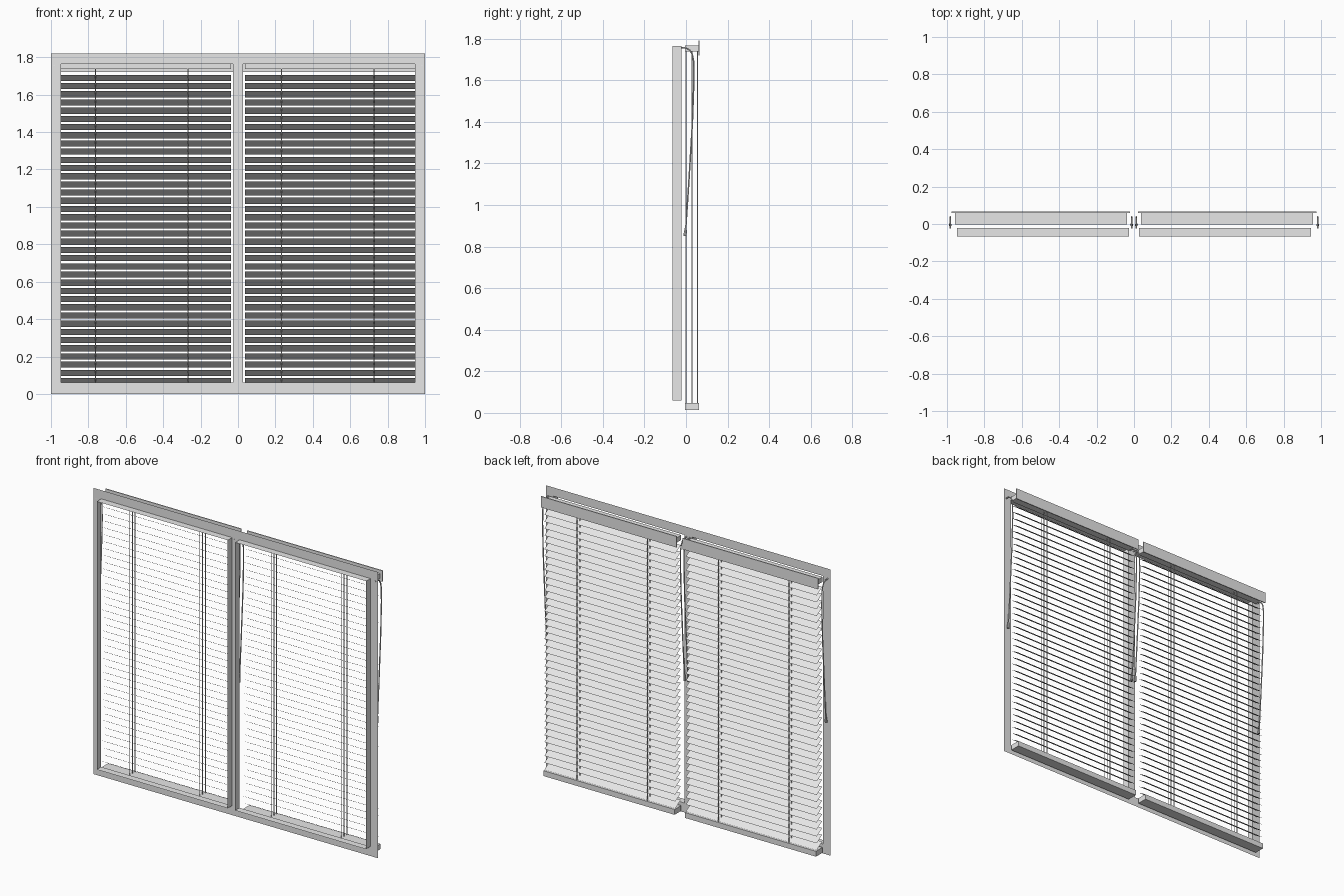
import bpy, bmesh, math
from mathutils import Vector

if "Cube" in bpy.data.objects:
    bpy.data.objects.remove(bpy.data.objects["Cube"])

mat = bpy.data.materials.new("light_grey")
mat.diffuse_color = (0.8, 0.8, 0.8, 1)
mat.use_nodes = True
mat.node_tree.nodes["Principled BSDF"].inputs["Base Color"].default_value = mat.diffuse_color


def finish(name, bm):
    me = bpy.data.meshes.new(name)
    bm.to_mesh(me)
    bm.free()
    me.materials.append(mat)
    ob = bpy.data.objects.new(name, me)
    bpy.context.collection.objects.link(ob)
    return ob


def quad(bm, *pts):
    bm.faces.new([bm.verts.new(p) for p in pts])


def box(name, x0, x1, y0, y1, z0, z1):
    bm = bmesh.new()
    bmesh.ops.create_cube(bm, size=1)
    for v in bm.verts:
        v.co = ((x0 + x1) / 2 + v.co.x * (x1 - x0),
                (y0 + y1) / 2 + v.co.y * (y1 - y0),
                (z0 + z1) / 2 + v.co.z * (z1 - z0))
    return finish(name, bm)


def tube(bm, pts, r, sides=6):
    # round cord swept along a path in the y-z plane; r may vary per point
    rs = r if isinstance(r, list) else [r] * len(pts)
    pts = [Vector(p) for p in pts]
    rings = []
    for i, p in enumerate(pts):
        t = (pts[min(i + 1, len(pts) - 1)] - pts[max(i - 1, 0)]).normalized()
        a = Vector((1, 0, 0))
        b = t.cross(a)
        rings.append([bm.verts.new(p + rs[i] * (a * math.cos(k * math.tau / sides)
                      + b * math.sin(k * math.tau / sides))) for k in range(sides)])
    for r0, r1 in zip(rings, rings[1:]):
        for k in range(sides):
            n = (k + 1) % sides
            bm.faces.new((r0[k], r0[n], r1[n], r1[k]))
    bm.faces.new(rings[0])
    bm.faces.new(rings[-1])
    bmesh.ops.recalc_face_normals(bm, faces=bm.faces)


# window surround: thin flat sheet with two openings
PLATE_Y, FRONT_Y = -0.022, -0.066
XS = [-1, -0.947, -0.026, 0.026, 0.947, 1]
ZS = [0, 0.06, 1.765, 1.82]
bm = bmesh.new()
for i in range(5):
    for j in range(3):
        if j == 1 and i in (1, 3):
            continue
        quad(bm, (XS[i], PLATE_Y, ZS[j]), (XS[i + 1], PLATE_Y, ZS[j]),
             (XS[i + 1], PLATE_Y, ZS[j + 1]), (XS[i], PLATE_Y, ZS[j + 1]))
bmesh.ops.remove_doubles(bm, verts=bm.verts, dist=1e-5)
finish("window_surround", bm)

# each opening has a thin lining standing forward of the sheet
for side, x0, x1 in (("left", XS[1], XS[2]), ("right", XS[3], XS[4])):
    bm = bmesh.new()
    c = [(x0, ZS[1]), (x1, ZS[1]), (x1, ZS[2]), (x0, ZS[2])]
    for (ax, az), (bx, bz) in zip(c, c[1:] + c[:1]):
        quad(bm, (ax, FRONT_Y, az), (bx, FRONT_Y, bz), (bx, PLATE_Y, bz), (ax, PLATE_Y, az))
    bmesh.ops.remove_doubles(bm, verts=bm.verts, dist=1e-5)
    finish(side + "_opening_lining", bm)

SLATS, PITCH, TOP = 38, 0.0438, 1.706
for side, cx in (("left", -0.4975), ("right", 0.4975)):
    a, b = cx - 0.4605, cx + 0.4605
    # rails and valance
    box(side + "_headrail", a, b, -0.004, 0.06, 1.737, 1.768)
    box(side + "_valance", cx - 0.477, cx + 0.477, 0.06, 0.066, 1.72, 1.79)
    box(side + "_bottom_rail", a, b, -0.004, 0.062, 0.014, 0.048)

    # tilted slats, front edge high
    bm = bmesh.new()
    for i in range(SLATS):
        z = TOP - i * PITCH
        quad(bm, (a, 0.0, z), (a, 0.055, z - 0.033), (b, 0.055, z - 0.033), (b, 0.0, z))
    bmesh.ops.reverse_faces(bm, faces=[f for f in bm.faces if f.normal.z < 0])
    finish(side + "_slats", bm)

    # ladder and lift cords
    bm = bmesh.new()
    for dx in (-0.2645, 0.2295):
        for y, r in ((0.0, 0.002), (0.028, 0.003), (0.055, 0.003)):
            tube(bm, [(cx + dx, y, 0.045), (cx + dx, y, 1.74)], r)
    finish(side + "_ladder_cords", bm)

    # pull cords at both ends, with tassels
    for end, s in (("left", -1), ("right", 1)):
        x = cx + s * 0.485
        bm = bmesh.new()
        tube(bm, [(x, -0.024, 1.757), (x, 0.0, 1.755), (x, 0.018, 1.745), (x, 0.03, 1.725),
                  (x, 0.037, 1.69), (x, 0.038, 1.6), (x, 0.031, 1.4),
                  (x, 0.013, 1.1), (x, -0.001, 0.89)], 0.004)
        finish(f"{side}_blind_{end}_pull_cord", bm)
        bm = bmesh.new()
        tube(bm, [(x, -0.001, 0.895), (x, -0.003, 0.87), (x, -0.005, 0.85)],
             [0.004, 0.007, 0.008], 8)
        finish(f"{side}_blind_{end}_tassel", bm)
